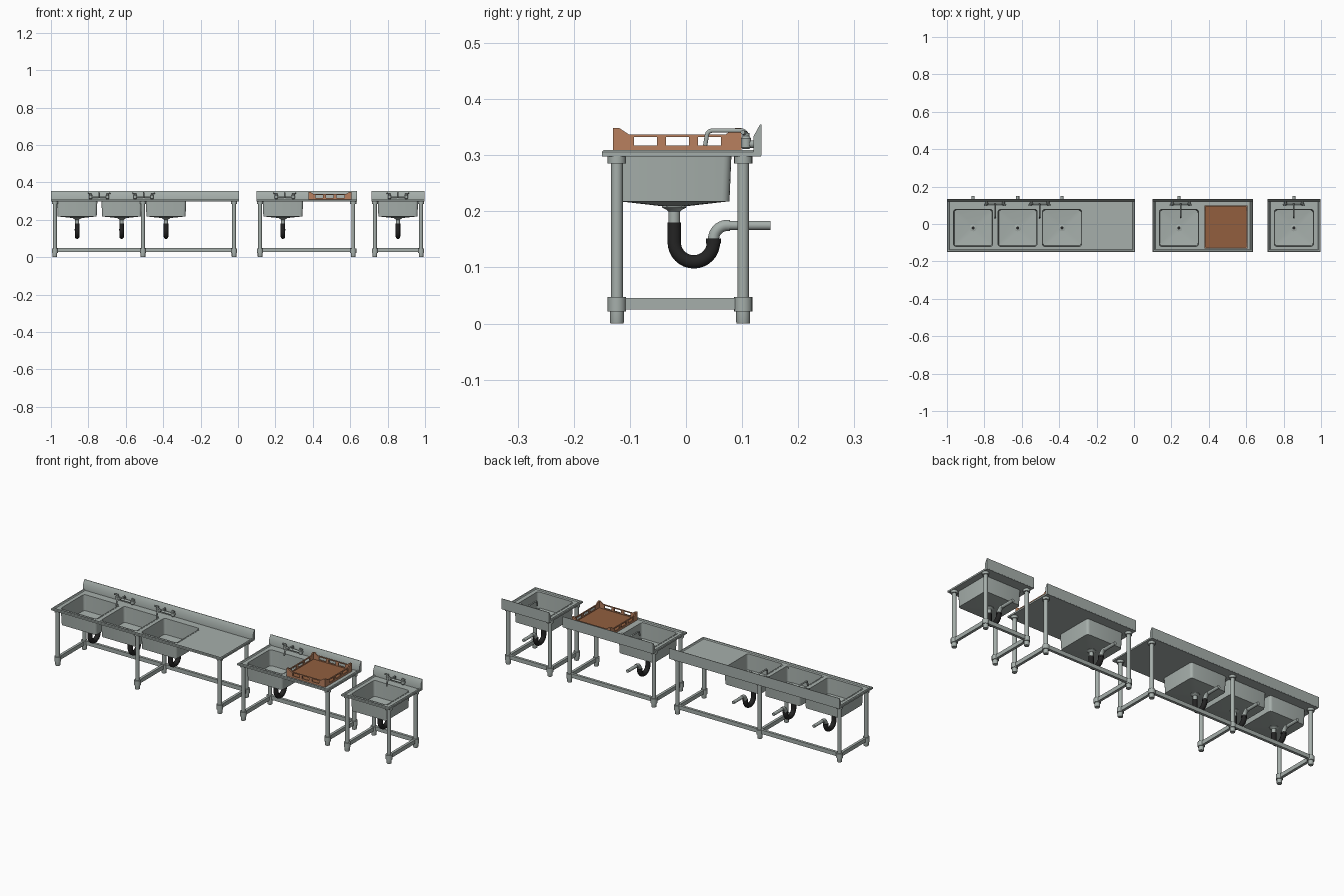
import bpy, bmesh, math
from mathutils import Vector, Matrix

if "Cube" in bpy.data.objects:
    bpy.data.objects.remove(bpy.data.objects["Cube"])


def material(name, rgb):
    m = bpy.data.materials.new(name)
    lin = [(c / 255 / 12.92) if c < 10 else ((c / 255 + 0.055) / 1.055) ** 2.4 for c in rgb]
    m.diffuse_color = (*lin, 1)
    m.use_nodes = True
    m.node_tree.nodes["Principled BSDF"].inputs["Base Color"].default_value = m.diffuse_color
    return m


STEEL = material("brushed steel", (166, 175, 171))
BLACK = material("black rubber", (36, 36, 36))
BROWN = material("crate brown", (184, 128, 94))
DARK_BROWN = material("crate floor brown", (146, 95, 62))


def finish(name, bm, mat):
    bmesh.ops.recalc_face_normals(bm, faces=bm.faces)
    me = bpy.data.meshes.new(name)
    bm.to_mesh(me)
    bm.free()
    me.materials.append(mat)
    ob = bpy.data.objects.new(name, me)
    bpy.context.collection.objects.link(ob)
    return ob


def loft(name, loops, mat):
    """Skin equal-length loops of points and cap both ends."""
    bm = bmesh.new()
    rings = [[bm.verts.new(p) for p in lp] for lp in loops]
    n = len(rings[0])
    for a, b in zip(rings, rings[1:]):
        for i in range(n):
            bm.faces.new((a[i], a[(i + 1) % n], b[(i + 1) % n], b[i]))
    bm.faces.new(rings[0][::-1])
    bm.faces.new(rings[-1])
    return finish(name, bm, mat)


def rect(x0, x1, y0, y1, z):
    return [(x0, y0, z), (x1, y0, z), (x1, y1, z), (x0, y1, z)]


def box(name, x0, x1, y0, y1, z0, z1, mat=STEEL):
    return loft(name, [rect(x0, x1, y0, y1, z0), rect(x0, x1, y0, y1, z1)], mat)


def round_rect(cx, cy, hx, hy, r, z, n=5):
    pts = []
    for k, (sx, sy) in enumerate(((1, 1), (-1, 1), (-1, -1), (1, -1))):
        for i in range(n):
            a = math.pi / 2 * (k + i / (n - 1 if r < hx else n))
            pts.append((cx + sx * (hx - r) + r * math.cos(a),
                        cy + sy * (hy - r) + r * math.sin(a), z))
    return pts


def turned(name, cx, cy, profile, mat=STEEL, n=16):
    """Vertical turned part from (radius, z) pairs."""
    return loft(name, [[(cx + r * math.cos(2 * math.pi * i / n), cy + r * math.sin(2 * math.pi * i / n), z)
                        for i in range(n)] for r, z in profile], mat)


def tube(name, pts, r, mat=STEEL):
    cu = bpy.data.curves.new(name, 'CURVE')
    cu.dimensions = '3D'
    cu.bevel_depth = r
    cu.bevel_resolution = 3
    cu.use_fill_caps = True
    sp = cu.splines.new('POLY')
    sp.points.add(len(pts) - 1)
    for p, c in zip(sp.points, pts):
        p.co = (*c, 1)
    cu.materials.append(mat)
    ob = bpy.data.objects.new(name, cu)
    bpy.context.collection.objects.link(ob)
    return ob


def arc(x, cy, cz, r, a0, a1, n=10):
    return [(x, cy + r * math.cos(math.radians(a0 + (a1 - a0) * i / n)),
             cz + r * math.sin(math.radians(a0 + (a1 - a0) * i / n))) for i in range(n + 1)]


BY = -0.021  # basin centre depth


def basin(cx):
    # bowl with flange, outside first and then the inside
    spec = ((.020, .020, .020, .209), (.1045, .0985, .014, .218), (.108, .102, .014, .3005),
            (.111, .105, .016, .3005), (.111, .105, .016, .3052), (.1045, .0985, .012, .3052),
            (.101, .095, .012, .222), (.020, .020, .020, .213))
    loft("basin", [round_rect(cx, BY, *s) for s in spec], STEEL)
    turned("drain_ring", cx, BY, [(.018, .212), (.018, .2145), (.015, .2155)])
    turned("drain_hole", cx, BY, [(.008, .214), (.008, .2162)], BLACK)
    # drain pipe, rubber trap and waste pipe
    turned("drain_cup", cx, BY, [(.011, .200), (.014, .203), (.022, .207), (.022, .212)])
    turned("tail_pipe", cx, BY, [(.0105, .170), (.0105, .206)])
    y1, r = .049, .035
    tube("trap", [(cx, BY, .180)] + arc(cx, y1 - r, .145, r, 180, 360, 16) + [(cx, y1, .151)], .0125, BLACK)
    turned("trap_collar", cx, y1, [(.0135, .143), (.0135, .152)], BLACK)
    tube("waste_elbow", [(cx, y1, .148)] + arc(cx, y1 + .025, .150, .025, 180, 90) + [(cx, .078, .175)], .0105)
    tube("waste_pipe", [(cx, .075, .175), (cx, .151, .175)], .0085)


def faucet(cx):
    y = .107
    tube("faucet_bar", [(cx - .045, y, .322), (cx + .045, y, .322)], .006)
    tube("spout", [(cx, y, .322), (cx, y, .336)] + arc(cx, y - .008, .336, .008, 0, 90, 6)
         + arc(cx, .047, .334, .010, 90, 180, 6) + [(cx, .034, .317)], .004)
    for s in (-1, 1):
        x = cx + s * .045
        turned("valve", x, y, [(.006, .311), (.009, .314), (.009, .330), (.006, .334), (.006, .340)])
        tube("wall_stub", [(x, y, .320), (x, .124, .320)], .007)
        tube("handle", [(x - s * .004, y, .339), (x + s * .014, y - .006, .341)], .004)


def leg(x, y):
    turned("leg", x, y, [(.0105, .02), (.0105, .299)])
    turned("foot", x, y, [(.0115, 0), (.0125, .003), (.0125, .023)])
    turned("lower_collar", x, y, [(.0165, .022), (.0165, .047)])
    turned("upper_collar", x, y, [(.0165, .285), (.0165, .299)])


def table(x0, x1, basins, faucets, legs):
    # deck with raised rim
    y0, y1 = -.15, .134
    deck = loft("deck", [rect(x0, x1, y0, y1, .298), rect(x0, x1, y0, y1, .306),
                         rect(x0 + .003, x1 - .003, y0 + .003, y1, .309),
                         rect(x0 + .010, x1 - .010, y0 + .010, .123, .309),
                         rect(x0 + .014, x1 - .014, y0 + .014, .122, .304)], STEEL)
    # openings for the basins
    for cx in basins:
        cut = loft("cutter", [round_rect(cx, BY, .1075, .1015, .014, z) for z in (.28, .33)], STEEL)
        mod = deck.modifiers.new("opening", 'BOOLEAN')
        mod.operation, mod.solver, mod.object = 'DIFFERENCE', 'EXACT', cut
        bpy.context.view_layer.objects.active = deck
        bpy.ops.object.modifier_apply(modifier=mod.name)
        bpy.data.objects.remove(cut)
        basin(cx)
    # backsplash with a sloped top edge
    prof = ((.120, .3), (.1345, .3), (.1345, .355), (.132, .355), (.120, .333))
    loft("backsplash", [[(x, y, z) for y, z in prof] for x in (x0, x1)], STEEL)
    for cx in faucets:
        faucet(cx)
    # legs and rails
    for x in legs:
        leg(x, -.123)
        leg(x, .102)
        box("side_rail", x - .007, x + .007, -.12, .10, .025, .046)
    box("back_rail", legs[0], legs[-1], .095, .109, .028, .049)


table(-1.0, .005, (-.86, -.622, -.385), (-.743, -.505), (-.979, -.508, -.021))
table(.10, .635, (.24,), (.25,), (.118, .616))
table(.715, .997, (.855,), (.855,), (.732, .979))

# crate: four identical slotted walls around a floor
CX, CY, H = .491, -.0155, .1145
box("crate_floor", CX - H + .002, CX + H - .002, CY - H + .002, CY + H - .002, .3075, .313, DARK_BROWN)


def bar(u0, u1, z0, z1):
    return ((u0, z0), (u1, z0), (u1, z1), (u0, z1))


pieces = [bar(-H, H, .3065, .317), bar(-.09, .09, .3325, .337)]
for s in (-1, 1):
    pieces.append(bar(s * .0205, s * .0365, .316, .334))
    pieces.append(((s * .0775, .316), (s * H, .316), (s * H, .349), (s * .104, .349),
                   (s * .086, .337), (s * .0775, .337)))
for k in range(4):
    M = Matrix.Translation((CX, CY, 0)) @ Matrix.Rotation(k * math.pi / 2, 4, 'Z')
    for p in pieces:
        loft("crate_wall", [[M @ Vector((u, v, z)) for u, z in p] for v in (-H, -H + .006)], BROWN)

# smooth round parts, keep edges sharp
for ob in bpy.data.objects:
    ob.select_set(ob.type == 'MESH')
    if ob.type == 'MESH':
        bpy.context.view_layer.objects.active = ob
bpy.ops.object.shade_smooth_by_angle(angle=math.radians(35))
